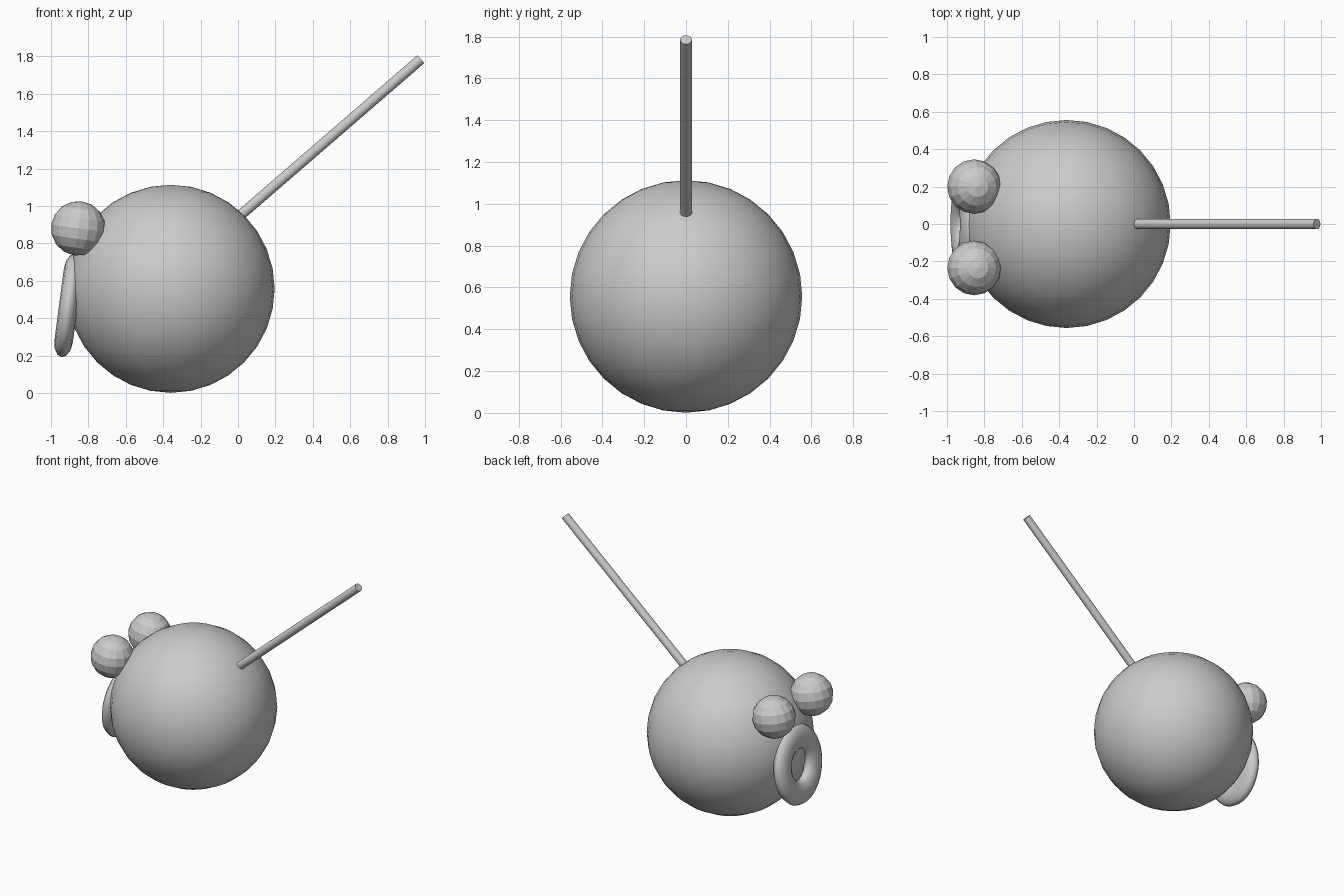
import bpy
from math import radians
from mathutils import Vector

if "Cube" in bpy.data.objects:
    bpy.data.objects.remove(bpy.data.objects["Cube"])


def finish(name, smooth):
    obj = bpy.context.object
    obj.name = name
    if smooth:
        bpy.ops.object.shade_smooth_by_angle(angle=radians(40))
    return obj


# round body
bpy.ops.mesh.primitive_uv_sphere_add(segments=32, ring_count=16, radius=0.556,
                                     location=(-0.36, 0, 0.557))
finish("body", True)

# two faceted eyes
for side, y in (("left", 0.2), ("right", -0.235)):
    bpy.ops.mesh.primitive_uv_sphere_add(segments=16, ring_count=8, radius=0.146,
                                         location=(-0.854, y, 0.88),
                                         rotation=(0, radians(8), 0))
    finish("eye_" + side, False)

# flattened oval ring mouth, tilted slightly; local z is its facing axis
bpy.ops.mesh.primitive_torus_add(major_segments=48, minor_segments=12,
                                 major_radius=0.192, minor_radius=0.087,
                                 location=(-0.907, 0, 0.468),
                                 rotation=(0, radians(-82.5), 0))
mouth = finish("mouth", True)
mouth.scale = (1, 0.9, 0.57)

# straight stick running up and out from the body surface
start, end = Vector((0.01, 0, 0.948)), Vector((0.978, 0, 1.785))
axis = end - start
bpy.ops.mesh.primitive_cylinder_add(vertices=32, radius=0.028, depth=axis.length,
                                    location=(start + end) / 2,
                                    rotation=axis.to_track_quat('Z', 'Y').to_euler())
finish("stick", True)
